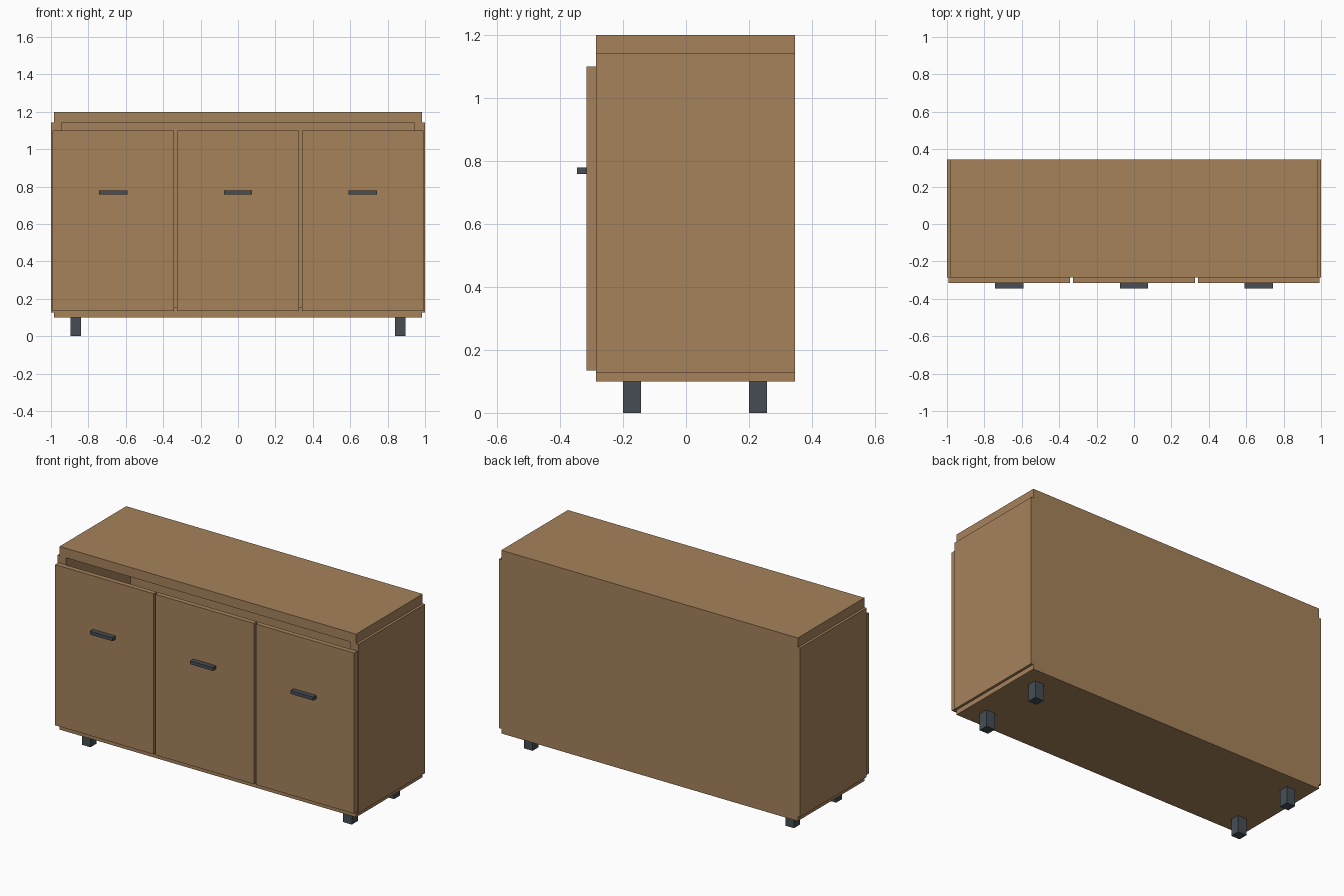
import bpy

if "Cube" in bpy.data.objects:
    bpy.data.objects.remove(bpy.data.objects["Cube"])


def material(name, rgb):
    mat = bpy.data.materials.new(name)
    mat.diffuse_color = (*rgb, 1)
    mat.use_nodes = True
    mat.node_tree.nodes["Principled BSDF"].inputs["Base Color"].default_value = mat.diffuse_color
    return mat


wood = material("wood", (0.38, 0.225, 0.105))
metal = material("dark_metal", (0.061, 0.076, 0.091))


def box(name, x, y, z, mat):
    """Axis-aligned box from (min, max) ranges."""
    bpy.ops.mesh.primitive_cube_add(size=1, location=[sum(r) / 2 for r in (x, y, z)])
    ob = bpy.context.object
    ob.name = name
    ob.scale = [r[1] - r[0] for r in (x, y, z)]
    bpy.ops.object.transform_apply(location=False, rotation=False, scale=True)
    ob.data.materials.append(mat)
    return ob


FRONT, BACK = -0.286, 0.346   # carcass depth
T = 0.057                     # board thickness
depth = (FRONT, BACK)

# Carcass: top, bottom, thin back
box("top_panel", (-0.985, 0.985), depth, (1.2 - T, 1.2), wood)
box("bottom_panel", (-0.985, 0.985), depth, (0.1, 0.1 + T), wood)
box("back_panel", (-0.96, 0.96), (BACK - 0.02, BACK), (0.128, 1.143), wood)

# Side panels, stepped slightly outside the top and bottom
for side, s in (("left", -1), ("right", 1)):
    box(f"{side}_side_panel", sorted((s * 1.0, s * (1.0 - T))), depth, (0.128, 1.143), wood)

# Three doors with bar handles
for side, x in (("left", -0.667), ("middle", 0), ("right", 0.667)):
    box(f"{side}_door", (x - 0.326, x + 0.326), (FRONT - 0.03, FRONT), (0.135, 1.1), wood)
    box(f"{side}_handle", (x - 0.075, x + 0.075), (FRONT - 0.06, FRONT - 0.03), (0.759, 0.779), metal)

# Four square legs
for depth_name, y in (("front", -0.172), ("back", 0.228)):
    for side, x in (("left", -0.868), ("right", 0.868)):
        box(f"{depth_name}_{side}_leg", (x - T / 2, x + T / 2), (y - T / 2, y + T / 2), (0, 0.1), metal)
